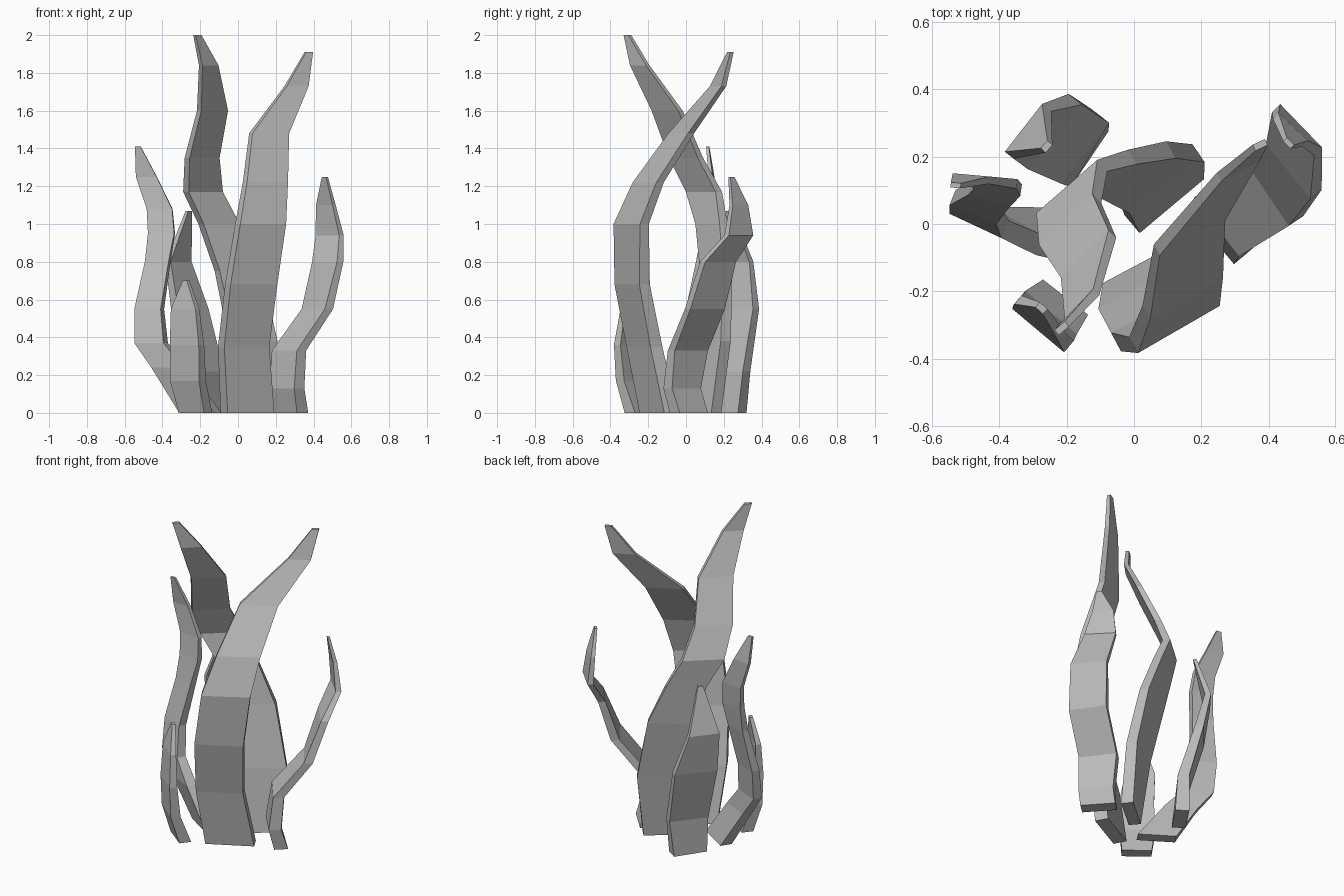
import bpy
import bmesh
from math import cos, sin, radians

old = bpy.data.objects.get("Cube")
if old:
    bpy.data.objects.remove(old, do_unlink=True)

grey = bpy.data.materials.new("plain grey")
grey.use_nodes = True
colour = (0.5, 0.5, 0.5, 1.0)
grey.diffuse_color = colour
grey.node_tree.nodes["Principled BSDF"].inputs["Base Color"].default_value = colour


def make_blade(name, stations, thick_base, thick_tip):
    """Loft a flat box section through stations of (x, y, z, width, yaw)."""
    bm = bmesh.new()
    rings = []
    for i, (x, y, z, width, yaw) in enumerate(stations):
        t = i / (len(stations) - 1)
        thick = thick_base + (thick_tip - thick_base) * t
        c, s = cos(radians(yaw)), sin(radians(yaw))
        ring = []
        for u, v in ((-1, -1), (1, -1), (1, 1), (-1, 1)):
            a, b = u * width / 2, v * thick / 2
            ring.append(bm.verts.new((x + a * c - b * s, y + a * s + b * c, z)))
        rings.append(ring)
    for low, high in zip(rings, rings[1:]):
        for k in range(4):
            n = (k + 1) % 4
            bm.faces.new((low[k], low[n], high[n], high[k]))
    bm.faces.new(rings[0][::-1])
    bm.faces.new(rings[-1])
    bmesh.ops.recalc_face_normals(bm, faces=bm.faces)
    mesh = bpy.data.meshes.new(name)
    bm.to_mesh(mesh)
    bm.free()
    mesh.materials.append(grey)
    obj = bpy.data.objects.new(name, mesh)
    bpy.context.collection.objects.link(obj)
    return obj


# Tall blade at the front, sweeping back and to the left
make_blade("front_tall_blade", [
    (.05, -.145, 0, .28, 28), (.03, -.22, .35, .27, 28),
    (.07, -.285, .68, .28, 28), (.12, -.29, 1, .28, 30),
    (.145, -.2, 1.22, .25, 30), (.165, -.025, 1.48, .22, 28),
    (.31, .17, 1.73, .13, 28), (.375, .235, 1.91, .04, 25)], .08, .02)

# Tallest blade at the back, leaning forward over the middle
make_blade("back_tall_blade", [
    (.09, .08, 0, .25, 40), (.08, .135, .38, .27, 34),
    (0, .16, .75, .25, 29), (-.1, .135, 1, .23, 34),
    (-.185, .095, 1.17, .24, 41), (-.19, 0, 1.35, .22, 44),
    (-.135, -.1, 1.6, .2, 45), (-.155, -.245, 1.84, .12, 45),
    (-.215, -.31, 2, .04, 40)], .07, .02)

# Outward curving blade on the left side
make_blade("left_blade", [
    (.275, .015, 0, .2, -48), (.26, -.02, .13, .2, -50),
    (.27, .01, .33, .22, -53), (.42, .1, .55, .22, -56),
    (.475, .17, .8, .21, -51), (.485, .28, .94, .18, -46),
    (.465, .28, 1.1, .12, -43), (.46, .24, 1.25, .03, -45)], .08, .015)

# Outward curving blade on the right side
make_blade("right_blade", [
    (-.2, -.04, 0, .22, -33), (-.36, -.02, .24, .19, -28),
    (-.46, .02, .37, .17, -25), (-.47, .05, .55, .15, -22),
    (-.425, .09, .8, .13, -15), (-.405, .11, .95, .14, -8),
    (-.415, .125, 1.08, .135, -5), (-.485, .135, 1.25, .11, -5),
    (-.53, .115, 1.41, .03, -5)], .07, .015)

# Short blade at the front right
make_blade("front_short_blade", [
    (-.225, -.245, 0, .17, -38), (-.265, -.285, .17, .2, -40),
    (-.27, -.3, .36, .2, -40), (-.28, -.28, .55, .17, -40),
    (-.275, -.25, .7, .03, -42)], .07, .02)

# Short blade at the back right
make_blade("back_short_blade", [
    (-.165, .215, 0, .2, 56), (-.17, .23, .22, .23, 52),
    (-.255, .275, .55, .25, 50), (-.315, .275, .8, .18, 52),
    (-.26, .23, 1.07, .03, 48)], .08, .02)
